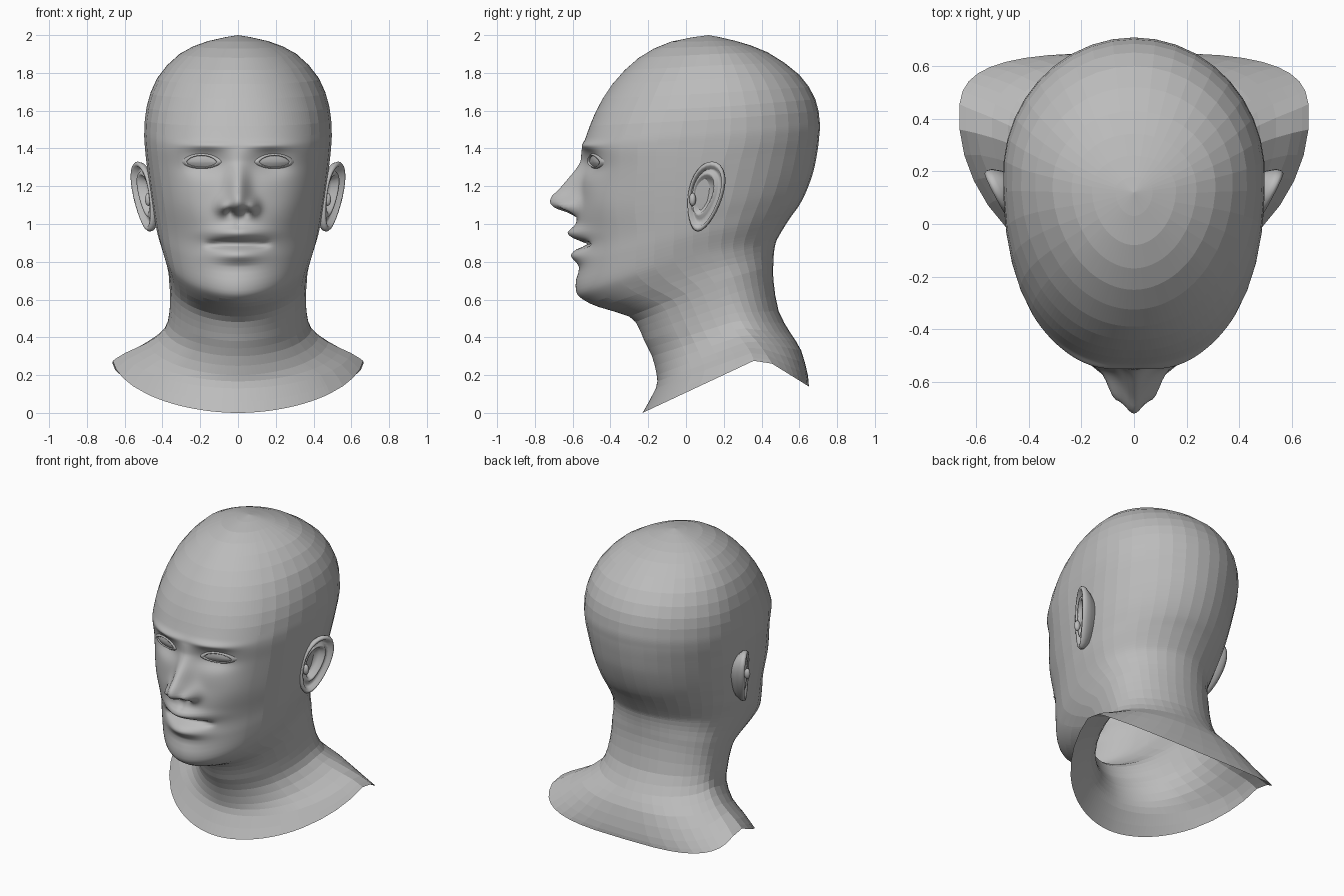
import bpy, bmesh, math
from math import sin, cos, pi, radians, exp
from mathutils import Vector
from mathutils.bvhtree import BVHTree

if "Cube" in bpy.data.objects:
    bpy.data.objects.remove(bpy.data.objects["Cube"])

clay = bpy.data.materials.new("grey clay")
clay.use_nodes = True
clay.diffuse_color = (0.5, 0.5, 0.5, 1)
clay.node_tree.nodes["Principled BSDF"].inputs["Base Color"].default_value = clay.diffuse_color

# Loft rows, hem to crown: front y z, side x y z, back y z
ROWS = [
    (-.23, 0, .665, .4, .295, .65, .14),
    (-.16, .13, .6, .38, .33, .645, .2),
    (-.155, .2, .48, .34, .385, .61, .33),
    (-.18, .3, .39, .29, .45, .555, .42),
    (-.22, .38, .365, .25, .53, .49, .54),
    (-.25, .45, .36, .21, .62, .463, .7),
    (-.3, .51, .365, .18, .7, .462, .78),
    (-.46, .56, .37, .14, .76, .465, .84),
    (-.545, .6, .385, .1, .82, .475, .9),
    (-.583, .65, .4, .08, .87, .5, .95),
    (-.575, .77, .425, .08, .95, .55, 1.03),
    (-.565, .88, .44, .08, 1.02, .6, 1.1),
    (-.58, 1.02, .455, .1, 1.1, .64, 1.18),
    (-.565, 1.15, .47, .12, 1.2, .675, 1.28),
    (-.545, 1.3, .485, .15, 1.32, .695, 1.38),
    (-.55, 1.4, .495, .18, 1.42, .705, 1.46),
    (-.53, 1.46, .497, .19, 1.5, .708, 1.54),
    (-.48, 1.59, .485, .19, 1.62, .685, 1.66),
    (-.39, 1.74, .43, .17, 1.77, .6, 1.79),
    (-.25, 1.88, .31, .15, 1.9, .43, 1.91),
    (-.08, 1.965, .16, .13, 1.968, .26, 1.97),
]
CROWN = (.12, 2, 0, .12, 2, .12, 2)
KEYS = ROWS + [CROWN]


def loft_row(v):
    """Smoothly interpolated loft row at position v."""
    i = min(int(v), len(KEYS) - 2)
    t = v - i
    quad = [KEYS[max(0, min(len(KEYS) - 1, i + k))] for k in (-1, 0, 1, 2)]
    return [b + t / 2 * (c - a + t * (2 * a - 5 * b + 4 * c - d + t * (3 * (b - c) + d - a)))
            for a, b, c, d in zip(*quad)]


def bump(x, z, cx, cz, sx, sz):
    return exp(-((abs(x) - cx) / sx) ** 2 - ((z - cz) / sz) ** 2)


def ramp(points, z):
    """Eased interpolation through (z, value) pairs in rising z."""
    for (z0, a), (z1, b) in zip(points, points[1:]):
        if z0 <= z <= z1:
            t = (z - z0) / (z1 - z0)
            return a + (b - a) * t
    return 0


NOSE = [(1.035, 0), (1.06, .045), (1.08, .11), (1.1, .143), (1.125, .153), (1.15, .143),
        (1.19, .107), (1.28, .045), (1.33, .015), (1.4, 0)]


def face_relief(x, z):
    """Outward relief of the facial features."""
    nose_width = .052 + .02 * bump(0, z, 0, 1.08, 1, .08)
    d = ramp(NOSE, z) * exp(-(x / nose_width) ** 2)
    d += .055 * bump(x, z, .078, 1.09, .033, .042)                  # nostril wings
    d -= .05 * bump(x, z, .045, 1.062, .022, .016)                  # nostrils
    d -= .055 * bump(x, z, .18, 1.325, .1, .058)                    # eye sockets
    d += .02 * bump(x, z, .195, 1.33, .085, .035)                   # eyelids
    d += .016 * bump(x, z, .17, 1.415, .12, .022)                   # brows
    d += .014 * bump(x, z, .3, 1.12, .1, .1)                        # cheekbones
    d += .055 * bump(x, z, 0, .952, .14, .034)                      # upper lip
    d += .042 * bump(x, z, 0, .835, .125, .034)                     # lower lip
    d -= .05 * exp(-(x / .155) ** 6 - ((z - .893) / .017) ** 2)     # mouth slit
    d -= .012 * bump(x, z, 0, .76, .12, .03)                        # chin crease
    d -= .008 * bump(x, z, 0, 1.0, .018, .03)                       # lip groove
    return d


def skin_point(v, th):
    fy, fz, sx, sy, sz, by, bz = loft_row(v)
    s, c = abs(sin(th)), abs(cos(th))
    front = cos(th) > 0
    if front:
        n = 1.9 + .5 * exp(-((fz - 1.42) / .3) ** 2)
        ey, ez = fy, fz
    else:
        n = 2 + 1.2 * max(0, 1 - v / 3)
        ey, ez = by, bz
    k = c ** (2 / n)
    x = math.copysign(sx * s ** (2 / n), sin(th))
    y, z = sy + (ey - sy) * k, sz + (ez - sz) * k
    if front and v > 8:
        y -= face_relief(x, z) * min(1, k * 2)
    return Vector((x, y, z))


def finish(bm, name):
    bmesh.ops.remove_doubles(bm, verts=bm.verts, dist=.0005)
    bmesh.ops.recalc_face_normals(bm, faces=bm.faces)
    mesh = bpy.data.meshes.new(name)
    bm.to_mesh(mesh)
    mesh.materials.append(clay)
    obj = bpy.data.objects.new(name, mesh)
    bpy.context.collection.objects.link(obj)
    return obj


def skin_rings(bm, rings):
    """Join closed rings of points with quads."""
    loops = [[bm.verts.new(p) for p in ring] for ring in rings]
    for a, b in zip(loops, loops[1:]):
        for i in range(len(a)):
            j = (i + 1) % len(a)
            bm.faces.new((a[i], a[j], b[j], b[i]))


# Head and neck: fine rows and columns on the face, broad facets elsewhere
levels = []
for i in range(len(KEYS) - 1):
    steps = 9 if 10 <= i < 16 else 4 if 8 <= i < 10 else 2
    levels += [i + k / steps for k in range(steps)]
levels.append(len(KEYS) - 1)
half = [radians(48) * (k / 28) ** 1.15 for k in range(29)]
half += [radians(48 + 132 * k / 14) for k in range(1, 15)]
angles = half + [-t for t in reversed(half[1:-1])]
bm = bmesh.new()
skin_rings(bm, [[skin_point(v, t) for t in angles] for v in levels])
head = finish(bm, "head_and_neck")
for f in head.data.polygons:
    f.use_smooth = f.center.y < -.28 and .6 < f.center.z < 1.5
tree = BVHTree.FromBMesh(bm)


def on_face(x, z, lift=0):
    hit = tree.ray_cast(Vector((x, -2, z)), Vector((0, 1, 0)))[0]
    return Vector((x, hit.y - lift, z))


def almond(side, a, r):
    """Point of the eye opening at angle a and relative radius r."""
    high = .034 if sin(a) > 0 else .027
    return side * (.193 + .08 * r * cos(a)), 1.328 + r * high * sin(a) * abs(sin(a)) ** .3


# Eyes: domed patches framed by rolled lids
turn = [2 * pi * k / 28 for k in range(28)]
for side, label in ((1, "left"), (-1, "right")):
    bm = bmesh.new()
    skin_rings(bm, [[on_face(*almond(side, a, r), .002 + .012 * (1 - r * r)) for a in turn]
                    for r in (1, .85, .65, .4, .15, 0)])
    eye = finish(bm, label + "_eye")
    eye.data.shade_smooth()

    bm = bmesh.new()
    profile = [(.97, -.004), (1, .011), (1.1, .012), (1.25, .004), (1.38, -.004)]
    skin_rings(bm, [[on_face(*almond(side, a, r), lift) for a in turn] for r, lift in profile])
    lids = finish(bm, label + "_eyelids")
    lids.data.shade_smooth()

# Ears: cupped shells, rings run from the hidden back over the rim into the hollow
EAR = [(.45, -.09), (.8, -.045), (.97, -.018), (1, 0), (.95, .012), (.87, .01), (.8, -.012),
       (.7, -.014), (.62, .004), (.54, 0), (.46, -.03), (.25, -.04), (0, -.042)]


def ear_point(side, a, r, lift):
    v = .186 * r * sin(a)
    u = .09 * r * cos(a) * (1 + .22 * sin(a))
    if r < .75:
        u, v = u - .012, v + .012
    return Vector((side * (.5 + .5 * u + .17 * v + lift), .1 + u + .2 * v - lift * .4, 1.145 + v))


for side, label in ((1, "left"), (-1, "right")):
    bm = bmesh.new()
    skin_rings(bm, [[ear_point(side, a, r, lift) for a in turn] for r, lift in EAR])
    ear = finish(bm, label + "_ear")
    ear.data.shade_smooth()

    # Small flap in front of the ear hollow
    bm = bmesh.new()
    bmesh.ops.create_uvsphere(bm, u_segments=10, v_segments=6, radius=1)
    for p in bm.verts:
        p.co = Vector((side * (.474 + .02 * p.co.x), .035 + .018 * p.co.y, 1.13 + .035 * p.co.z))
    flap = finish(bm, label + "_ear_flap")
    flap.data.shade_smooth()
